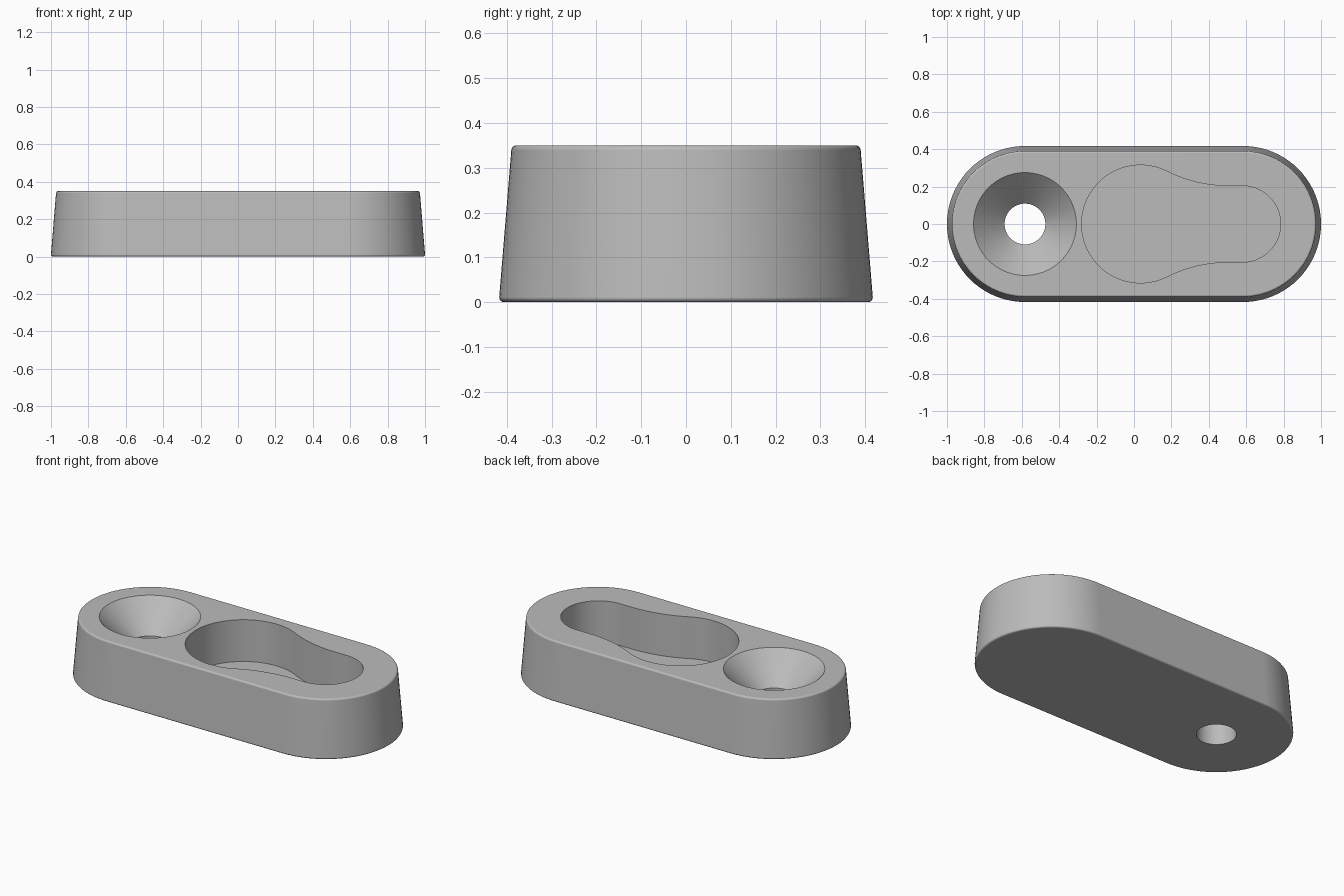
import bpy, bmesh, math
from math import pi, sin, cos

if "Cube" in bpy.data.objects:
    bpy.data.objects.remove(bpy.data.objects["Cube"])

HEIGHT = 0.35
END_X = 0.583          # centre of each rounded end
POCKET_FLOOR = 0.10

grey = bpy.data.materials.new("plain grey")
grey.use_nodes = True
colour = (0.5, 0.5, 0.5, 1)
grey.diffuse_color = colour
grey.node_tree.nodes["Principled BSDF"].inputs["Base Color"].default_value = colour


def arc(cx, cy, r, start, end, steps):
    return [(cx + r * cos(start + (end - start) * i / steps),
             cy + r * sin(start + (end - start) * i / steps)) for i in range(steps + 1)]


def loft(name, rings):
    """Skin a stack of (outline, z) rings and cap both ends."""
    bm = bmesh.new()
    loops = [[bm.verts.new((x, y, z)) for x, y in pts] for pts, z in rings]
    n = len(loops[0])
    for low, high in zip(loops, loops[1:]):
        for i in range(n):
            j = (i + 1) % n
            bm.faces.new((low[i], low[j], high[j], high[i]))
    bm.faces.new(loops[0][::-1])
    bm.faces.new(loops[-1])
    bmesh.ops.recalc_face_normals(bm, faces=bm.faces)
    mesh = bpy.data.meshes.new(name)
    bm.to_mesh(mesh)
    bm.free()
    mesh.materials.append(grey)
    obj = bpy.data.objects.new(name, mesh)
    bpy.context.collection.objects.link(obj)
    return obj


def stadium(r):
    return arc(END_X, 0, r, -pi / 2, pi / 2, 40) + arc(-END_X, 0, r, pi / 2, 3 * pi / 2, 40)


def circle(r):
    return arc(-END_X, 0, r, 0, 2 * pi, 72)[:-1]


# Tapered body with small rounded top and bottom edges
fillet = 0.011
steps = [i / 4 * pi / 2 for i in range(5)]
profile = [(0.417 - fillet * (1 - sin(a)), fillet * (1 - cos(a))) for a in steps]
profile += [(0.390 - fillet * (1 - cos(a)), HEIGHT - fillet * (1 - sin(a))) for a in steps]
body = loft("slotted_body", [(stadium(r), z) for r, z in profile])

# Countersunk through hole
sink = loft("countersink_cutter", [(circle(r), z) for r, z in
            ((0.109, -0.05), (0.109, 0.184), (0.275, HEIGHT), (0.295, HEIGHT + 0.02))])

# Keyhole pocket: large circle, concave neck, small rounded end
big_x, big_r, small_r, neck_x = 0.035, 0.315, 0.204, 0.50
dx = neck_x - big_x
neck_r = (dx**2 + small_r**2 - big_r**2) / (2 * (big_r - small_r))
angle = math.atan2(small_r + neck_r, dx)
half = arc(0.58, 0, small_r, 0, pi / 2, 24)
half += arc(neck_x, small_r + neck_r, neck_r, -pi / 2, angle - pi, 16)
half += arc(big_x, 0, big_r, angle, pi, 36)[1:]
outline = half + [(x, -y) for x, y in half[-2:0:-1]]
pocket = loft("pocket_cutter", [(outline, POCKET_FLOOR), (outline, HEIGHT + 0.05)])

# Cut both recesses, then remove the cutters
bpy.context.view_layer.objects.active = body
for cutter in (sink, pocket):
    cutter.hide_render = True
    mod = body.modifiers.new("cut", "BOOLEAN")
    mod.operation = "DIFFERENCE"
    mod.solver = "EXACT"
    mod.object = cutter
    bpy.ops.object.modifier_apply(modifier=mod.name)
    bpy.data.objects.remove(cutter)

# Smooth curved walls, crisp rims
bpy.ops.object.select_all(action="DESELECT")
body.select_set(True)
bpy.ops.object.shade_smooth_by_angle(angle=math.radians(35))
weighted = body.modifiers.new("flat top shading", "WEIGHTED_NORMAL")
weighted.keep_sharp = True
